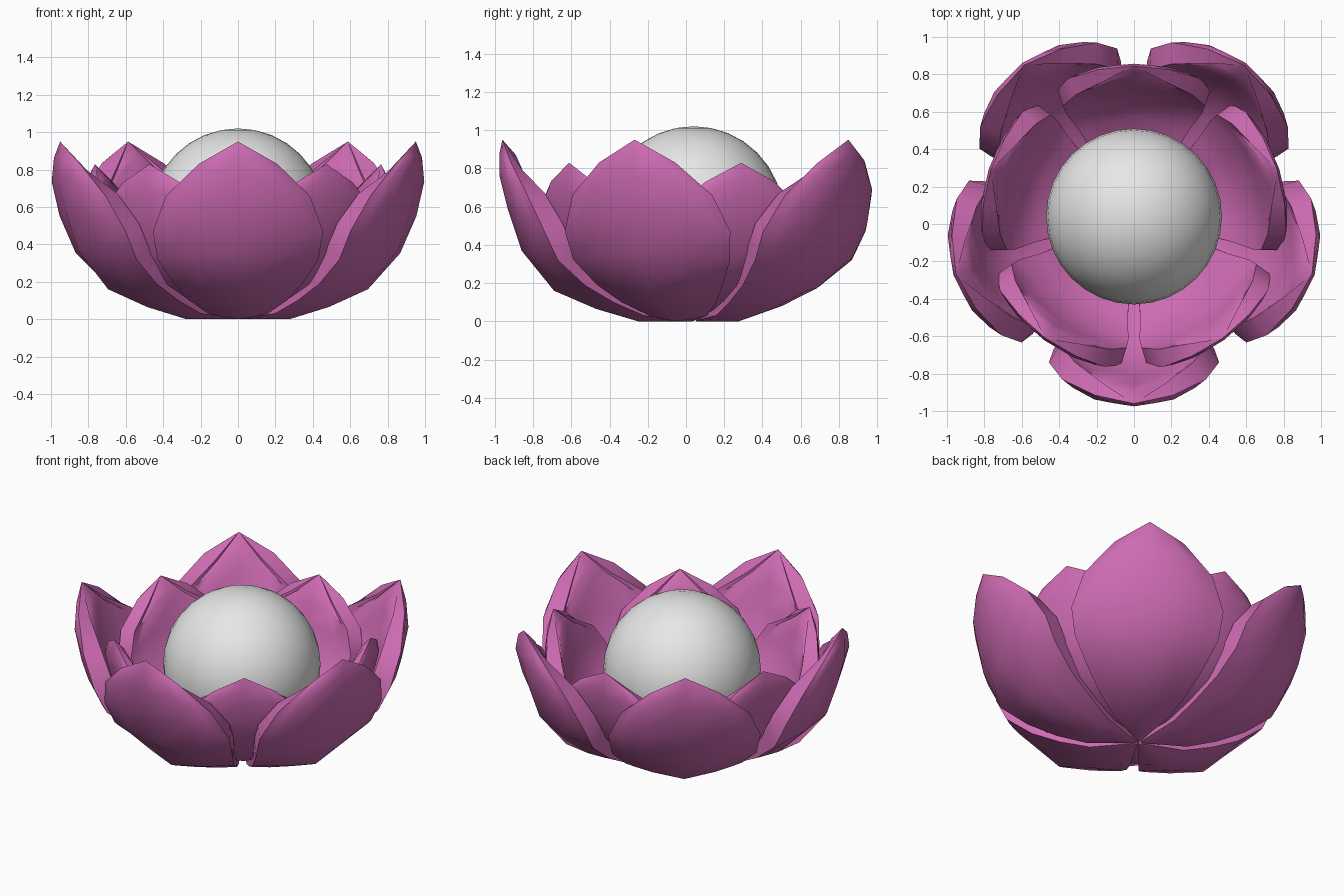
import bpy, bmesh, math

if "Cube" in bpy.data.objects:
    bpy.data.objects.remove(bpy.data.objects["Cube"])

CENTRE_Y = 0.04


def material(name, rgb):
    m = bpy.data.materials.new(name)
    m.diffuse_color = (*rgb, 1)
    m.use_nodes = True
    m.node_tree.nodes["Principled BSDF"].inputs["Base Color"].default_value = m.diffuse_color
    return m


pink = material("petal pink", (0.62, 0.148, 0.45))
white = material("pearl white", (0.8, 0.8, 0.8))

# Petal rows: midrib radius, midrib height, edge radius, edge half width, edge height,
# thickness, roundness of the cross-section
ROWS = [
    (0.02, 0.00, 0.02, 0.01, 0.005, 0.03, 1.3),
    (0.29, 0.00, 0.26, 0.16, 0.03, 0.07, 1.3),
    (0.51, 0.065, 0.42, 0.26, 0.10, 0.10, 1.3),
    (0.73, 0.16, 0.57, 0.345, 0.19, 0.115, 1.35),
    (0.90, 0.37, 0.71, 0.43, 0.32, 0.12, 1.8),
    (0.97, 0.58, 0.78, 0.455, 0.47, 0.12, 2.3),
    (1.015, 0.76, 0.87, 0.385, 0.66, 0.115, 2.3),
    (1.015, 0.88, 0.955, 0.21, 0.83, 0.085, 2.0),
]
TIP = (1.00, 0.0, 0.95)
COLUMNS = (-1, -0.85, -0.55, 0, 0.55, 0.85, 1)
LAST = len(COLUMNS) - 1


def petal(name, degrees, radial, width, height, lift, cup, thick):
    """Cupped petal, thick at the sides and thinning to a sharp tip."""
    bm = bmesh.new()
    outer = []
    for u, z, eu, w, ez, t, power in ROWS:
        row = []
        for s in COLUMNS:
            k = abs(s) ** power
            row.append(bm.verts.new(((u + (eu - u) * k * cup) * radial, w * s * width,
                                     (z + (ez - z) * k) * height + lift)))
        outer.append(row)
    tip = bm.verts.new((TIP[0] * radial, 0, TIP[2] * height + lift))

    def skin(grid, flip):
        quads = [(a[i], a[i + 1], b[i + 1], b[i])
                 for a, b in zip(grid, grid[1:]) for i in range(LAST)]
        quads += [(grid[-1][i], grid[-1][i + 1], tip) for i in range(LAST)]
        for q in quads:
            bm.faces.new(q[::-1] if flip else q)

    # Outer skin, then an inner skin set in along its normals
    skin(outer, False)
    bm.normal_update()
    inner = []
    for row, spec in zip(outer, ROWS):
        inner.append([])
        for v in row:
            n = v.normal if v.normal.x - v.normal.z > 0 else -v.normal
            inner[-1].append(bm.verts.new(v.co - n * spec[5] * thick))
    skin(inner, True)

    # Rim along both sides and the base
    for c in (0, LAST):
        for r in range(len(ROWS) - 1):
            bm.faces.new((outer[r][c], outer[r + 1][c], inner[r + 1][c], inner[r][c]))
        bm.faces.new((outer[-1][c], tip, inner[-1][c]))
    for i in range(LAST):
        bm.faces.new((outer[0][i], outer[0][i + 1], inner[0][i + 1], inner[0][i]))
    bmesh.ops.recalc_face_normals(bm, faces=bm.faces[:])

    mesh = bpy.data.meshes.new(name)
    bm.to_mesh(mesh)
    bm.free()
    mesh.materials.append(pink)
    obj = bpy.data.objects.new(name, mesh)
    bpy.context.collection.objects.link(obj)
    obj.location.y = CENTRE_Y
    obj.rotation_euler.z = math.radians(degrees)
    bpy.ops.object.select_all(action="DESELECT")
    obj.select_set(True)
    bpy.context.view_layer.objects.active = obj
    bpy.ops.object.shade_smooth_by_angle(angle=math.radians(40))


# Two staggered rings of five petals
for i in range(5):
    petal(f"outer_petal_{i + 1}", -90 + 72 * i, 1.0, 1.0, 1.0, 0.0, 1.0, 1.0)
    petal(f"inner_petal_{i + 1}", -54 + 72 * i, 0.805, 0.9, 0.82, 0.05, 0.65, 0.85)

# Round centre
bpy.ops.mesh.primitive_uv_sphere_add(segments=32, ring_count=16, radius=0.47,
                                     location=(0, CENTRE_Y, 0.55))
ball = bpy.context.object
ball.name = "centre_ball"
ball.data.materials.append(white)
bpy.ops.object.shade_smooth()
